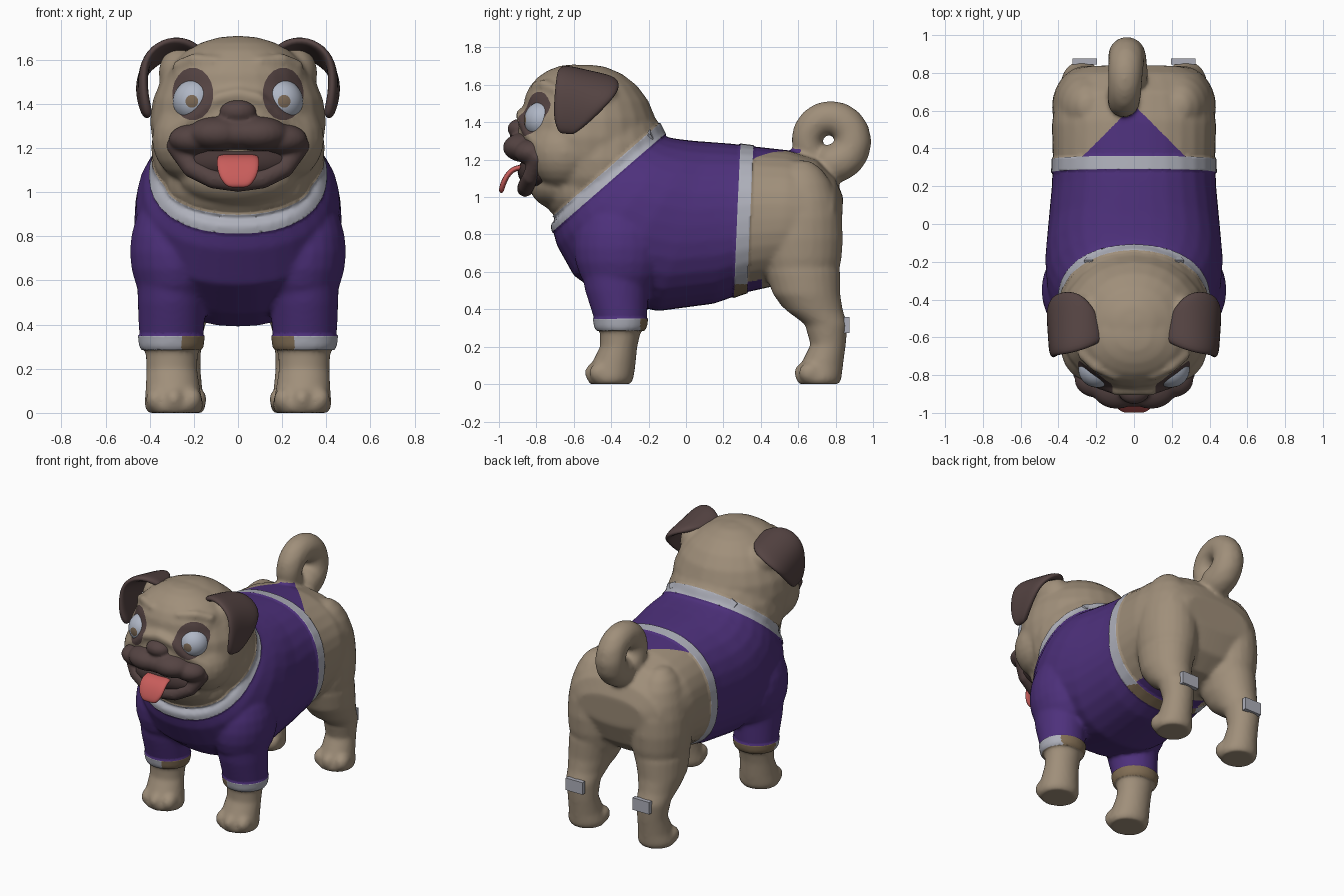
import bpy, bmesh, math
from mathutils import Vector, Matrix

cube = bpy.data.objects.get("Cube")
if cube:
    bpy.data.objects.remove(cube)


def material(name, rgb):
    m = bpy.data.materials.new(name)
    m.use_nodes = True
    m.diffuse_color = (*rgb, 1)
    m.node_tree.nodes["Principled BSDF"].inputs["Base Color"].default_value = (*rgb, 1)
    return m


FUR = material("tan fur", (.35, .275, .195))
PURPLE = material("purple shirt", (.075, .03, .2))
TRIM = material("pale grey trim", (.42, .43, .49))
CUFF = material("brown cuff", (.22, .155, .09))
DARK = material("dark brown fur", (.09, .057, .055))
MOUTH = material("mouth shadow", (.06, .037, .036))
PINK = material("tongue pink", (.58, .11, .105))
EYE = material("eye grey", (.43, .47, .56))
IRIS = material("iris brown", (.2, .14, .09))


def make_object(name, bm, mats):
    bmesh.ops.recalc_face_normals(bm, faces=bm.faces)
    me = bpy.data.meshes.new(name)
    bm.to_mesh(me)
    bm.free()
    for m in mats:
        me.materials.append(m)
    me.shade_smooth()
    ob = bpy.data.objects.new(name, me)
    bpy.context.collection.objects.link(ob)
    return ob


def ball(bm, pos, size, seg=24):
    mat = Matrix.Translation(pos) @ Matrix.Diagonal((*size, 1))
    bmesh.ops.create_uvsphere(bm, u_segments=seg, v_segments=seg // 2, radius=1, matrix=mat)


def pair(bm, pos, size):
    for s in (1, -1):
        ball(bm, (s * pos[0], pos[1], pos[2]), size)


def chain(bm, pts, r, steps=6):
    # mirrored ridges of overlapping balls along a path
    for a, b in zip(pts, pts[1:]):
        for i in range(steps + 1):
            pair(bm, Vector(a).lerp(Vector(b), i / steps), (r, r, r))


def loft(bm, rings, n=32, power=2.3):
    # rings are (centre, half axis, half axis)
    loops = []
    for c, u, v in rings:
        loop = []
        for i in range(n):
            t = math.tau * i / n
            a, b = math.cos(t), math.sin(t)
            k = (abs(a) ** power + abs(b) ** power) ** (-1 / power)
            loop.append(bm.verts.new(Vector(c) + Vector(u) * a * k + Vector(v) * b * k))
        loops.append(loop)
    for p, q in zip(loops, loops[1:]):
        for i in range(n):
            j = (i + 1) % n
            bm.faces.new((p[i], p[j], q[j], q[i]))
    bm.faces.new(loops[0])
    bm.faces.new(loops[-1])


def fuse(name, bm, mats, voxel, smooth):
    # weld overlapping volumes into one smooth skin
    ob = make_object(name, bm, mats)
    rm = ob.modifiers.new("weld", 'REMESH')
    rm.mode = 'VOXEL'
    rm.voxel_size = voxel
    sm = ob.modifiers.new("relax", 'SMOOTH')
    sm.factor = .5
    sm.iterations = smooth
    dg = bpy.context.evaluated_depsgraph_get()
    me = bpy.data.meshes.new_from_object(ob.evaluated_get(dg))
    ob.modifiers.clear()
    ob.data = me
    me.materials.clear()
    for m in mats:
        me.materials.append(m)
    me.shade_smooth()
    return ob


# Torso: slanted sections as top y, top z, bottom y, bottom z, half width
bm = bmesh.new()
torso = [(-.15, 1.355, -.72, .85, .375), (-.10, 1.32, -.69, .74, .425), (-.04, 1.31, -.6, .58, .46),
         (.05, 1.30, -.42, .45, .47), (.12, 1.295, -.15, .39, .455), (.25, 1.285, .15, .43, .435),
         (.37, 1.27, .32, .49, .43), (.55, 1.25, .5, .53, .435), (.7, 1.2, .66, .56, .415),
         (.8, 1.1, .77, .65, .36), (.84, 1.0, .83, .8, .25)]
loft(bm, [((0, (a + c) / 2, (b + d) / 2), (w, 0, 0), (0, (a - c) / 2, (b - d) / 2))
          for a, b, c, d, w in torso])

# Legs: z, centre x, centre y, radius x, radius y
fore = [(.75, .29, -.38, .17, .21), (.5, .3, -.37, .155, .17), (.35, .302, -.35, .146, .142),
        (.295, .302, -.35, .14, .135), (.285, .3, -.35, .12, .11), (.2, .3, -.36, .115, .1),
        (.1, .295, -.39, .125, .12), (.03, .29, -.405, .135, .125), (0, .29, -.405, .12, .11)]
hind = [(.75, .24, .62, .14, .17), (.6, .255, .625, .168, .2), (.48, .27, .645, .15, .18),
        (.39, .275, .69, .125, .15), (.32, .275, .75, .11, .115), (.21, .27, .76, .1, .095),
        (.1, .27, .725, .11, .115), (.03, .27, .71, .125, .122), (0, .27, .71, .11, .11)]
for s in (1, -1):
    for leg in (fore, hind):
        loft(bm, [((s * x, y, z), (rx, 0, 0), (0, ry, 0)) for z, x, y, rx, ry in leg], 24, 2)
for x, y in ((.29, -.48), (.27, .64)):
    for d in (-.08, 0, .08):
        pair(bm, (x + d, y + abs(d) * .3, .06), (.048, .062, .058))
pair(bm, (.285, -.35, .73), (.205, .25, .3))
pair(bm, (.245, .62, .78), (.19, .22, .42))

# Head, cheeks, throat and ear roots
ball(bm, (0, -.45, 1.2), (.395, .365, .365))
ball(bm, (0, -.53, 1.32), (.4, .38, .39))
ball(bm, (0, -.6, 1.48), (.33, .27, .23))
ball(bm, (0, -.67, 1.07), (.27, .17, .14))
ball(bm, (0, -.55, 1.04), (.33, .22, .2))
pair(bm, (.19, -.65, 1.24), (.2, .2, .2))
pair(bm, (.26, -.5, 1.54), (.1, .13, .12))
chain(bm, [(0, -.88, 1.445), (.09, -.88, 1.425), (.2, -.84, 1.335), (.31, -.77, 1.27)], .03)
chain(bm, [(.1, -.8, 1.59), (.2, -.755, 1.6), (.27, -.69, 1.57)], .03)

# Curled tail
for i in range(60):
    t = i / 59
    a = math.radians(-80 + 315 * t)
    r = .106 - .026 * t
    ball(bm, (-.03 - .03 * t, .77 + .122 * math.cos(a), 1.3 + .122 * math.sin(a)), (r, r, r), 16)

body = fuse("dressed_body", bm, [FUR, PURPLE, TRIM, CUFF, DARK], .0125, 10)

# Cut clean garment edges and eye patches, then colour by region
COLLAR, BAND, SLEEVE, SADDLE = (1.08, 1.145), (.273, .343), (.29, .35), .63
PATCH_X, PATCH_Z, PATCH_W, PATCH_H = .205, 1.445, .092, .118
neck_axis, band_axis = Vector((0, -.657, .754)), Vector((0, 1, -.045))
bm = bmesh.new()
bm.from_mesh(body.data)


def cut(faces, point, normal):
    geom = set(faces)
    for f in faces:
        geom.update(f.verts)
        geom.update(f.edges)
    bmesh.ops.bisect_plane(bm, geom=list(geom), dist=1e-5, plane_co=point, plane_no=normal)


def patch(c):
    return math.hypot((abs(c.x) - PATCH_X) / PATCH_W, (c.z - PATCH_Z) / PATCH_H) if c.y < -.65 else 9


planes = [(neck_axis, d) for d in COLLAR] + [(band_axis, d - .04) for d in BAND]
planes += [(Vector((0, 0, 1)), d) for d in SLEEVE]
planes += [(Vector((s, 1, 0)), SADDLE) for s in (1, -1)]
for n, d in planes:
    cut(bm.faces[:], n * (d / n.length_squared), n)
for s in (1, -1):
    for i in range(20):
        a = math.tau * i / 20
        near = [f for f in bm.faces if f.calc_center_median().x * s > 0
                and .8 < patch(f.calc_center_median()) < 1.2]
        cosine, sine = math.cos(a), math.sin(a)
        arc = [f for f in near if (f.calc_center_median().x * s - PATCH_X) / PATCH_W * cosine
               + (f.calc_center_median().z - PATCH_Z) / PATCH_H * sine > .85]
        cut(arc, Vector((s * (PATCH_X + PATCH_W * cosine), -.8, PATCH_Z + PATCH_H * sine)),
            Vector((s * cosine / PATCH_W, 0, sine / PATCH_H)).normalized())


def region(c):
    x, y, z = abs(c.x), c.y, c.z
    neck, back = neck_axis.dot(c), band_axis.dot(c) + .04
    if neck > COLLAR[1]:
        return 4 if patch(c) < 1 else 0
    if neck > COLLAR[0]:
        return 2
    if back > BAND[1]:
        saddle = 1.1 < z < 1.375 - .2 * y and x + y < SADDLE
        belly = z < .58 and x < .25 and back < .42
        return 1 if saddle or belly else 0
    if back > BAND[0]:
        return 3 if z < .54 else 2
    if z < SLEEVE[0]:
        return 0
    if z < SLEEVE[1]:
        return 2 if x > .26 and y < (-.25 if c.x > 0 else -.35) else 3
    return 1


bm.normal_update()
raised = set()
for f in bm.faces:
    f.material_index = region(f.calc_center_median())
    if f.material_index in (2, 3):
        raised.update(f.verts)
for v, n in [(v, v.normal.copy()) for v in raised]:
    v.co += n * .007
bm.to_mesh(body.data)
bm.free()

# Muzzle with nose and lower lip
bm = bmesh.new()
ball(bm, (0, -.86, 1.265), (.1, .11, .075))
pair(bm, (.09, -.86, 1.265), (.14, .12, .08))
pair(bm, (.2, -.825, 1.24), (.115, .095, .07))
ball(bm, (0, -.885, 1.365), (.085, .07, .055))
chain(bm, [(.28, -.79, 1.21), (.21, -.83, 1.11), (.11, -.855, 1.06), (0, -.86, 1.045)], .045)
fuse("muzzle", bm, [DARK], .01, 10)

# Mouth inside
bm = bmesh.new()
ball(bm, (0, -.77, 1.135), (.27, .13, .1))
make_object("mouth_inside", bm, [MOUTH])


def sheet(name, rows, mat, thick):
    # rounded flap spanned between paired edge points
    bm = bmesh.new()
    grid = [[bm.verts.new(Vector(a).lerp(Vector(b), i / 3)) for i in range(4)] for a, b in rows]
    for p, q in zip(grid, grid[1:]):
        for i in range(3):
            bm.faces.new((p[i], p[i + 1], q[i + 1], q[i]))
    ob = make_object(name, bm, [mat])
    so = ob.modifiers.new("thickness", 'SOLIDIFY')
    so.thickness, so.offset = thick, 0
    sub = ob.modifiers.new("rounding", 'SUBSURF')
    sub.levels = sub.render_levels = 2


# Folded ears: front edge point, back edge point
ear = [((.16, -.62, 1.64), (.2, -.47, 1.63)), ((.24, -.66, 1.695), (.26, -.38, 1.63)),
       ((.34, -.69, 1.69), (.33, -.35, 1.61)), ((.42, -.7, 1.62), (.41, -.36, 1.56)),
       ((.43, -.71, 1.51), (.45, -.41, 1.5)), ((.42, -.71, 1.41), (.44, -.5, 1.41)),
       ((.4, -.68, 1.34), (.41, -.6, 1.33))]
for s, side in ((1, "left"), (-1, "right")):
    flip = Vector((s, 1, 1))
    sheet(side + "_ear", [(Vector(a) * flip, Vector(b) * flip) for a, b in ear], DARK, .045)

# Tongue: y, z, half width
tongue = [(-.8, 1.15, .09), (-.9, 1.165, .095), (-.95, 1.13, .1), (-.98, 1.07, .09), (-.99, 1.02, .05)]
sheet("tongue", [((-w, y, z), (w, y, z)) for y, z, w in tongue], PINK, .03)

# Eyes and fasteners
for s, side in ((1, "left"), (-1, "right")):
    bm = bmesh.new()
    bmesh.ops.create_uvsphere(bm, u_segments=32, v_segments=32, radius=.1,
                              matrix=Matrix.Rotation(math.pi / 2, 4, 'X'))
    for f in bm.faces:
        f.material_index = 1 if -f.calc_center_median().normalized().y > .965 else 0
    eye = make_object(side + "_eye", bm, [EYE, IRIS])
    eye.location = (s * .195, -.766, 1.412)
    eye.rotation_euler.z = s * .15
    for name, pos, size, tilt in (("leg_clip", (.26, .86, .315), (.13, .03, .085), 0),
                                  ("collar_clip", (.23, -.205, 1.325), (.05, .05, .035), -.5)):
        bm = bmesh.new()
        bmesh.ops.create_cube(bm, size=1, matrix=Matrix.Diagonal((*size, 1)))
        clip = make_object(side + "_" + name, bm, [TRIM])
        clip.data.shade_flat()
        clip.location = (s * pos[0], pos[1], pos[2])
        clip.rotation_euler = (-tilt, s * .5 if tilt else 0, 0)
